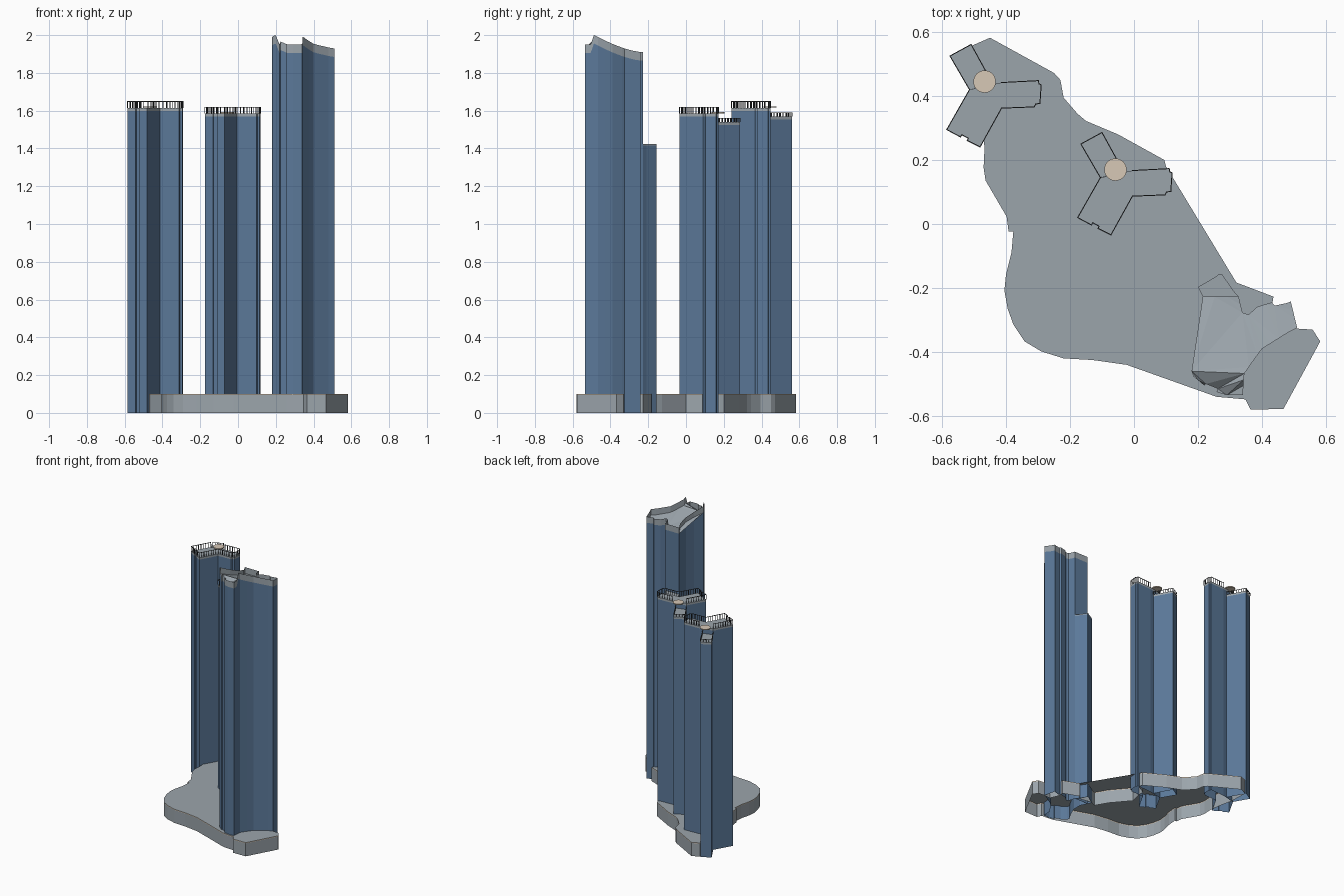
import bpy
import bmesh
from math import ceil
from mathutils import Vector, Matrix

cube = bpy.data.objects.get("Cube")
if cube:
    bpy.data.objects.remove(cube, do_unlink=True)


def material(name, r, g, b):
    mat = bpy.data.materials.new(name)
    mat.use_nodes = True
    mat.diffuse_color = (r, g, b, 1)
    mat.node_tree.nodes["Principled BSDF"].inputs["Base Color"].default_value = (r, g, b, 1)
    return mat


glass = material("blue glass", 0.105, 0.19, 0.32)
concrete = material("grey concrete", 0.33, 0.375, 0.41)
stone = material("tan stone", 0.68, 0.58, 0.47)
metal = material("dark metal", 0.045, 0.05, 0.055)


def finish(name, bm, mats):
    mesh = bpy.data.meshes.new(name)
    bm.to_mesh(mesh)
    bm.free()
    for mat in mats:
        mesh.materials.append(mat)
    obj = bpy.data.objects.new(name, mesh)
    bpy.context.collection.objects.link(obj)
    return obj


def outline(flat, origin=(0, 0)):
    """Counter-clockwise points from alternating x, y values."""
    pts = [Vector((x + origin[0], y + origin[1])) for x, y in zip(flat[::2], flat[1::2])]
    area = sum(a.cross(b) for a, b in zip(pts, pts[1:] + pts[:1]))
    return pts if area > 0 else pts[::-1]


def subdivide(pts, step):
    out = []
    for a, b in zip(pts, pts[1:] + pts[:1]):
        n = max(1, ceil((b - a).length / step))
        out += [a.lerp(b, i / n) for i in range(n)]
    return out


def shell(name, pts, levels, bands, roof_level, roof):
    """Open-bottomed walls in bands between height rules, with one roof face."""
    bm = bmesh.new()
    mats = list(dict.fromkeys(bands + [roof]))
    rings = [[bm.verts.new((p.x, p.y, z(p) if callable(z) else z)) for p in pts]
             for z in levels]
    for low, high, mat in zip(rings, rings[1:], bands):
        for i in range(len(pts)):
            face = bm.faces.new((low[i - 1], low[i], high[i], high[i - 1]))
            face.material_index = mats.index(mat)
    cap = bm.faces.new(rings[roof_level])
    cap.material_index = mats.index(roof)
    bmesh.ops.triangulate(bm, faces=[cap])
    return finish(name, bm, mats)


def box(bm, centre, size, angle=0):
    turn = Matrix.Rotation(angle, 4, "Z")
    bmesh.ops.create_cube(bm, size=1, matrix=Matrix.Translation(centre) @ turn
                          @ Matrix.Diagonal((*size, 1)))


def railing(name, path, z, height, gap=0.018, thick=0.003):
    """Posts and a top rail along an open path."""
    bm = bmesh.new()
    for a, b in zip(path, path[1:]):
        along = b - a
        angle = Vector((1, 0)).angle_signed(along) * -1
        mid = (a + b) / 2
        box(bm, (mid.x, mid.y, z + height - thick / 2),
            (along.length + thick, thick, thick), angle)
        n = max(1, round(along.length / gap))
        for i in range(n + 1):
            p = a.lerp(b, i / n)
            box(bm, (p.x, p.y, z + height / 2), (thick, thick, height), angle)
    return finish(name, bm, [metal])


# Podium: freeform plinth, hollow below, with a thin stone edge
podium = outline([
    -0.45, 0.582, -0.25, 0.472, -0.23, 0.45, -0.22, 0.395, -0.177, 0.345, -0.15, 0.322,
    -0.05, 0.28, 0.095, 0.2, 0.1, 0.18, 0.095, 0.165, 0.03, 0.13, 0.03, 0.085, 0.01, 0,
    0.117, -0.127, 0.167, -0.214, 0.21, -0.195, 0.3, -0.21, 0.32, -0.183, 0.436, -0.227,
    0.43, -0.26, 0.46, -0.33, 0.51, -0.327, 0.558, -0.33, 0.582, -0.367, 0.467, -0.578,
    0.364, -0.58, 0.348, -0.548, 0.258, -0.54, -0.023, -0.44, -0.13, -0.425, -0.22, -0.42,
    -0.29, -0.398, -0.342, -0.367, -0.377, -0.314, -0.395, -0.264, -0.405, -0.208,
    -0.4, -0.158, -0.383, -0.09, -0.377, -0.023, -0.392, -0.023, -0.398, 0.023,
    -0.464, 0.136, -0.47, 0.177, -0.467, 0.24, -0.48, 0.33, -0.5, 0.42, -0.505, 0.558])
shell("podium", podium, [0, 0.094, 0.1], [concrete, stone], 2, concrete)

# Twin three-armed towers, each with a lower back arm, railings and a round pad
# Both wing outlines begin and end at the shared junction line
WINGS = [-0.047, -0.025, -0.118, -0.15, -0.075, -0.173, -0.071, -0.166, -0.051, -0.177,
         -0.054, -0.184, -0.014, -0.204, 0.053, -0.083, 0.155, -0.079, 0.16, -0.07,
         0.173, -0.068, 0.177, -0.01, 0.17, -0.007, 0.168, 0.003, 0.053, -0.003]
BACK_ARM = [0.022, -0.01, -0.042, 0.116, -0.108, 0.08, -0.047, -0.025]
BACK_ARM[0:2] = [0.025, -0.006]


def twin_tower(side, origin, roof_z):
    for part, flat, top, rail in (("wings", WINGS, roof_z, 0.036),
                                  ("back_arm", BACK_ARM, roof_z - 0.045, 0.022)):
        pts = outline(flat, origin)
        shell(f"{side}_tower_{part}", pts, [0, top - 0.015, top],
              [glass, concrete], 2, concrete)
        railing(f"{side}_tower_{part}_railing", pts, top, rail)
    bm = bmesh.new()
    bmesh.ops.create_cone(bm, cap_ends=True, segments=32, radius1=0.035, radius2=0.035,
                          depth=0.006,
                          matrix=Matrix.Translation((*origin, roof_z + 0.005)))
    finish(f"{side}_tower_pad", bm, [stone])


twin_tower("right", (-0.467, 0.445), 1.614)
twin_tower("middle", (-0.058, 0.17), 1.584)


# Tall tower: swept crown that peaks near the front and steps down at the face
def crown(p):
    sweep = 1.91 + 0.09 * max(0, (-0.235 - p.y) / 0.25) ** 1.5
    step = min(1, max(0, (p.y + 0.505) / 0.018))
    return 1.95 + (sweep - 1.95) * step


def crown_base(p):
    return crown(p) - 0.045


tall = outline([
    0.18, -0.46, 0.186, -0.477, 0.2, -0.488, 0.22, -0.505, 0.225, -0.5, 0.262, -0.515,
    0.258, -0.525, 0.29, -0.535, 0.34, -0.534, 0.342, -0.505, 0.343, -0.487, 0.345, -0.467,
    0.373, -0.427, 0.4, -0.39, 0.48, -0.34, 0.51, -0.325, 0.49, -0.242, 0.478, -0.247,
    0.44, -0.255, 0.43, -0.245, 0.386, -0.258, 0.358, -0.283, 0.339, -0.277,
    0.327, -0.227, 0.215, -0.227, 0.24, -0.275, 0.24, -0.34, 0.215, -0.4])
shell("tall_tower", subdivide(tall, 0.04), [0, crown_base, crown],
      [glass, concrete], 1, concrete)

# Lower annex behind the tall tower
annex = outline([0.215, -0.227, 0.2, -0.197, 0.255, -0.165, 0.263, -0.158, 0.275, -0.157,
                 0.283, -0.168, 0.31, -0.208, 0.327, -0.227])
shell("tall_tower_annex", annex, [0, 1.415, 1.423], [glass, concrete], 2, concrete)
